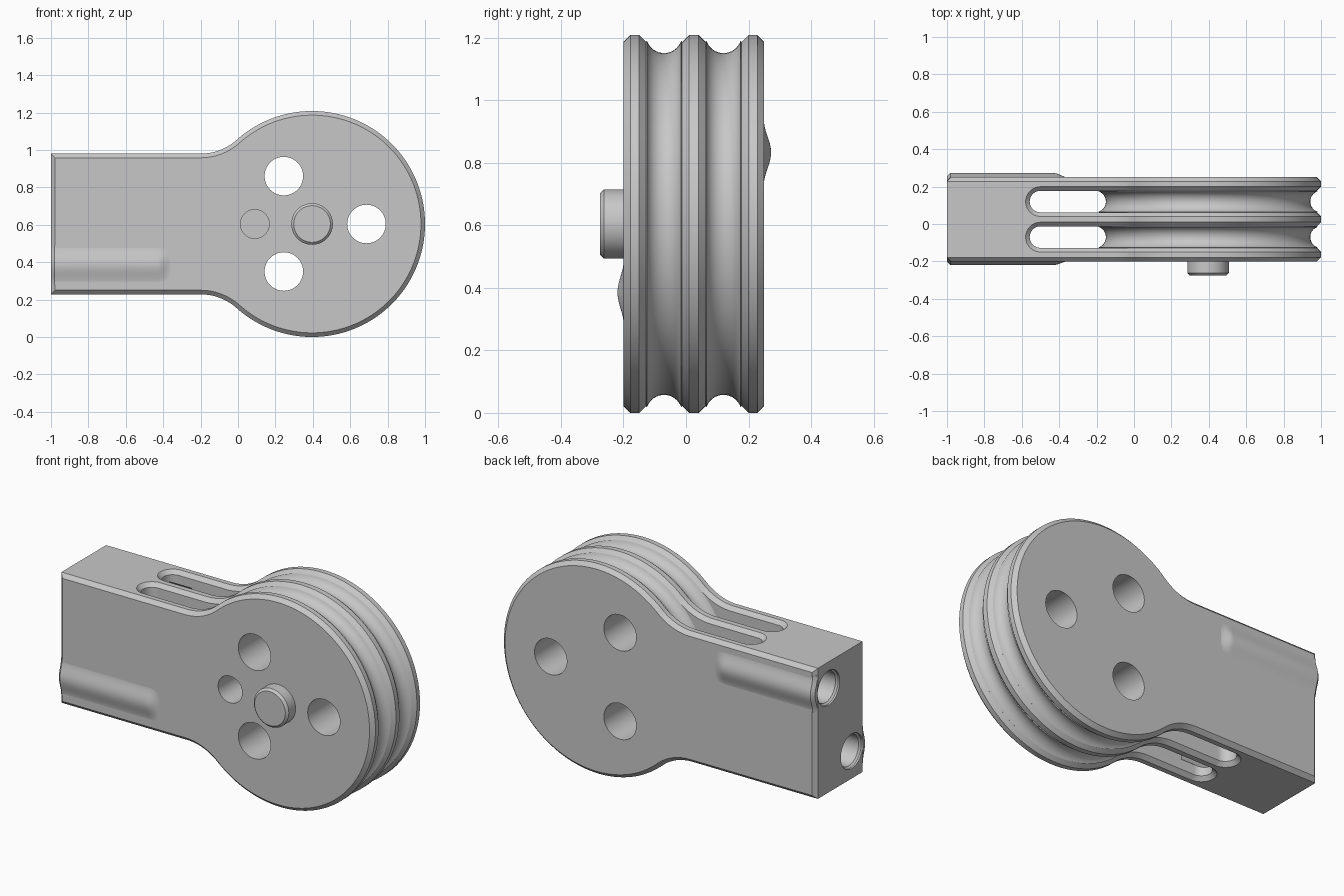
import bpy, bmesh
from math import sin, cos, pi, atan2, sqrt
from mathutils import Vector

cube = bpy.data.objects.get("Cube")
if cube:
    bpy.data.objects.remove(cube, do_unlink=True)

grey = bpy.data.materials.new("plain grey")
grey.use_nodes = True
grey.diffuse_color = (0.575, 0.575, 0.575, 1)
grey.node_tree.nodes["Principled BSDF"].inputs["Base Color"].default_value = grey.diffuse_color

# Main dimensions
CX, ZC, R = 0.396, 0.604, 0.604      # wheel centre and radius
H, F = 0.376, 0.29                   # handle half height, neck fillet radius
FRONT, BACK, CH = -0.2, 0.25, 0.022  # body faces and chamfer
GROOVES, W = (-0.07, 0.12), 0.0575   # groove centres and half width
SLOT_X = -0.5                        # centre of the round slot end


def loft(name, rings):
    """Skin a row of equal closed rings and cap both ends."""
    bm = bmesh.new()
    rows = [[bm.verts.new(p) for p in ring] for ring in rings]
    n = len(rows[0])
    for a, b in zip(rows, rows[1:]):
        for i in range(n):
            j = (i + 1) % n
            bm.faces.new((a[i], a[j], b[j], b[i]))
    bm.faces.new(rows[0])
    bm.faces.new(rows[-1][::-1])
    bmesh.ops.recalc_face_normals(bm, faces=bm.faces)
    return add_object(name, bm)


def add_object(name, bm):
    me = bpy.data.meshes.new(name)
    bm.to_mesh(me)
    bm.free()
    ob = bpy.data.objects.new(name, me)
    bpy.context.collection.objects.link(ob)
    me.materials.append(grey)
    return ob


def round_part(name, axis, centre, profile, steps=64):
    """Turned part: profile holds (position along axis, radius)."""
    u, v = [i for i in range(3) if i != axis]
    rings = []
    for t, r in profile:
        ring = []
        for k in range(steps):
            p = Vector(centre)
            p[axis] = t
            p[u] += r * cos(2 * pi * k / steps)
            p[v] += r * sin(2 * pi * k / steps)
            ring.append(p)
        rings.append(ring)
    return loft(name, rings)


def plate_outline(off):
    """Side outline of a plate, moved outward by off, top left to bottom left."""
    fx = CX - sqrt((R + F) ** 2 - (H + F) ** 2)
    a = atan2(-(H + F), CX - fx)
    neck = [(SLOT_X, H + off)]
    for k in range(17):
        t = -pi / 2 + (a + pi / 2) * k / 16
        neck.append((fx + (F - off) * cos(t), H + F + (F - off) * sin(t)))
    wheel = []
    for k in range(1, 96):
        t = (a + pi) * (1 - 2 * k / 96)
        wheel.append((CX + (R + off) * cos(t), (R + off) * sin(t)))
    return neck + wheel + [(x, -z) for x, z in reversed(neck)]


def block_outline(off):
    x, z = -1 - off, H + off
    return [(x, z), (SLOT_X, z), (SLOT_X, -z), (x, -z)]


def chamfered(name, outline, y0, y1):
    """Slab between y0 and y1 with chamfered edges."""
    levels = ((y0, -CH), (y0 + CH, 0), (y1 - CH, 0), (y1, -CH))
    return loft(name, [[(x, y, ZC + z) for x, z in outline(o)] for y, o in levels])


def cut(targets, cutter):
    cutter.hide_render = True
    for target in targets:
        mod = target.modifiers.new("cut", "BOOLEAN")
        mod.operation, mod.solver, mod.object = "DIFFERENCE", "EXACT", cutter
        bpy.context.view_layer.objects.active = target
        bpy.ops.object.modifier_apply(modifier=mod.name)
    bpy.data.objects.remove(cutter, do_unlink=True)


# Handle block with round, flared slot ends
block = chamfered("handle_block", block_outline, FRONT, BACK)
flare = 0.04
for c in GROOVES:
    cut([block], round_part("slot_cutter", 2, (SLOT_X, c, 0), [
        (ZC - H - flare, W + CH + flare), (ZC - H + CH, W),
        (ZC + H - CH, W), (ZC + H + flare, W + CH + flare)], 48))

# Three plates that flank the grooves
low, high = GROOVES
plates = [chamfered(name, plate_outline, y0, y1) for name, y0, y1 in (
    ("front_plate", FRONT, low - W),
    ("middle_plate", low + W, high - W),
    ("back_plate", high + W, BACK))]

# Grooved wheel between the plates
parts = []
for c in GROOVES:
    profile = [(c - 0.062, 0.578)]
    for k in range(17):
        t = 1.25 * (k / 8 - 1)
        profile.append((c + W * sin(t), R - W * cos(t)))
    profile.append((c + 0.062, 0.578))
    parts.append(round_part("grooved_wheel", 1, (CX, 0, ZC), profile, 128))

# Holes through the wheel, and one blind hole in the front
for x, z in ((0.245, 0.86), (0.245, 0.35), (0.687, ZC)):
    cut(plates + parts, round_part("hole_cutter", 1, (x, 0, z), [(-0.5, 0.103), (0.5, 0.103)]))
cut(plates[:2] + parts[:1],
    round_part("blind_cutter", 1, (0.09, 0, ZC), [(-0.5, 0.077), (0.03, 0.077)]))

# Cable holes in the handle end, opening into the slots
for y, z in ((0.13, 0.83), (-0.08, 0.385)):
    cut([block] + plates, round_part("bore_cutter", 0, (0, y, z), [
        (-1.02, 0.1), (-0.99, 0.1), (-0.98, 0.09), (-0.42, 0.09)]))

# Weld block and plates into one body along their shared end faces
bm = bmesh.new()
for piece in [block] + plates:
    bm.from_mesh(piece.data)
    bpy.data.objects.remove(piece, do_unlink=True)
seam = [f for f in bm.faces if all(abs(v.co.x - SLOT_X) < 1e-4 for v in f.verts)]
bmesh.ops.delete(bm, geom=seam, context="FACES")
bmesh.ops.remove_doubles(bm, verts=bm.verts, dist=2e-4)
body = add_object("body", bm)
parts.append(body)

# Soft bulges on the handle beside the cable holes
for name, side, face, zc, height in (("front_bulge", -1, FRONT, 0.385, 0.02),
                                     ("back_bulge", 1, BACK, 0.833, 0.023)):
    rows = [(-1, 1, 0.018), (-0.982, 1, 0)]
    for k in range(9):
        rows.append((-0.43 + 0.01 * k, 0.5 + 0.5 * cos(pi * k / 8), 0))
    rings = []
    for x, fade, drop in rows:
        ring = [(x, face - side * 0.02, zc + 0.105), (x, face - side * 0.02, zc - 0.105)]
        for k in range(25):
            t = k / 12 - 1
            h = height * fade * (0.5 + 0.5 * cos(pi * t)) - 0.001 - drop
            ring.append((x, face + side * h, zc + 0.105 * t))
        rings.append(ring)
    parts.append(loft(name, rings))

# Centre pin
parts.append(round_part("centre_pin", 1, (CX, 0, ZC),
                        [(-0.275, 0.098), (-0.262, 0.111), (-0.19, 0.111)]))

# Smooth curved faces, keep edges sharp
bpy.ops.object.select_all(action="DESELECT")
for part in parts:
    part.select_set(True)
bpy.context.view_layer.objects.active = body
bpy.ops.object.shade_smooth_by_angle(angle=0.5)
